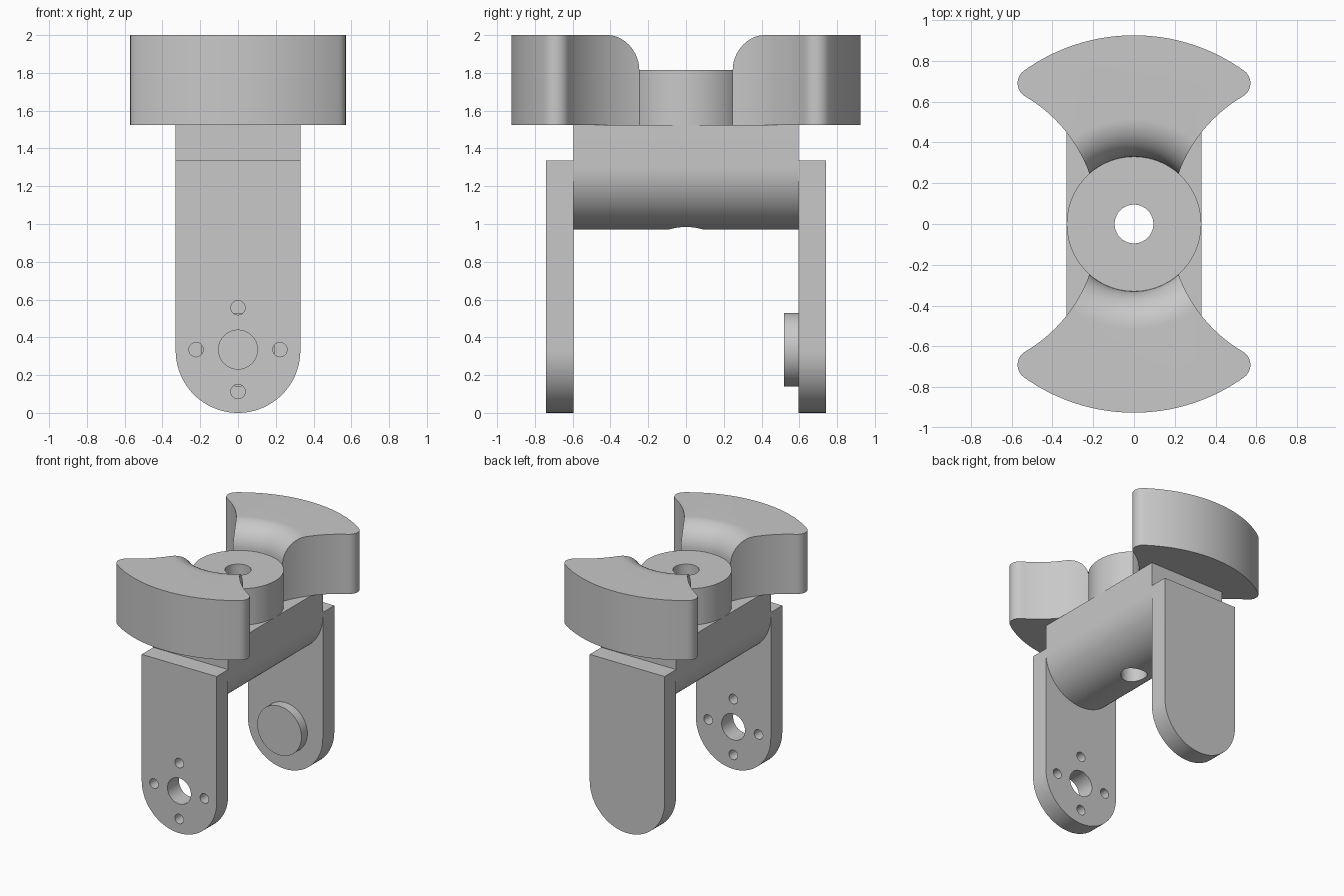
import bpy, bmesh
from math import sin, cos, pi, atan2, sqrt
from mathutils import Matrix, Vector

cube = bpy.data.objects.get("Cube")
if cube:
    bpy.data.objects.remove(cube)

GREY = (0.58, 0.58, 0.58, 1)
grey = bpy.data.materials.new("plain grey")
grey.use_nodes = True
grey.diffuse_color = GREY
grey.node_tree.nodes["Principled BSDF"].inputs["Base Color"].default_value = GREY

UPRIGHT = Matrix.Rotation(pi / 2, 4, 'X')   # profile (x, z), extruded along -y


def arc(cx, cy, r, a0, a1, n=32):
    return [(cx + r * cos(a0 + (a1 - a0) * i / n), cy + r * sin(a0 + (a1 - a0) * i / n))
            for i in range(n + 1)]


def circle(cx, cy, r, n=64):
    return arc(cx, cy, r, 0, 2 * pi, n)[:-1]


def link(name, bm):
    bmesh.ops.recalc_face_normals(bm, faces=bm.faces)
    mesh = bpy.data.meshes.new(name)
    bm.to_mesh(mesh)
    bm.free()
    mesh.materials.append(grey)
    ob = bpy.data.objects.new(name, mesh)
    bpy.context.collection.objects.link(ob)
    return ob


def prism(name, outline, lo, hi, along_y=False):
    """Extrude a closed outline from lo to hi along z or y."""
    bm = bmesh.new()
    base = bm.faces.new([bm.verts.new((x, y, lo)) for x, y in outline])
    top = bmesh.ops.extrude_face_region(bm, geom=[base])["geom"]
    bmesh.ops.translate(bm, vec=(0, 0, hi - lo),
                        verts=[v for v in top if isinstance(v, bmesh.types.BMVert)])
    if along_y:
        bm.transform(Matrix.Translation((0, lo + hi, 0)) @ UPRIGHT)
    return link(name, bm)


def lathe(name, profile, n=96):
    """Spin an (r, z) profile around the z axis."""
    bm = bmesh.new()
    verts = [bm.verts.new((r, 0, z)) for r, z in profile]
    edges = [bm.edges.new(pair) for pair in zip(verts, verts[1:])]
    bmesh.ops.spin(bm, geom=verts + edges, cent=(0, 0, 0), axis=(0, 0, 1),
                   angle=2 * pi, steps=n, use_merge=True)
    bmesh.ops.remove_doubles(bm, verts=bm.verts, dist=1e-5)
    return link(name, bm)


def cut(ob, *cutters):
    bpy.context.view_layer.objects.active = ob
    for c in cutters:
        mod = ob.modifiers.new("cut", 'BOOLEAN')
        mod.operation, mod.solver, mod.object = 'DIFFERENCE', 'EXACT', c
        bpy.ops.object.modifier_apply(modifier=mod.name)


HALF = 0.33      # half width of the bracket
DECK = 1.525     # top of the crossbar
HUB = 1.815      # top of the hub
PIVOT = 0.335    # height of the leg holes


def tongue(centre, top):
    return [(HALF, top), (-HALF, top)] + arc(0, centre, HALF, pi, 2 * pi, 48)


# Crossbar and hub, bored from top to bottom
crossbar = prism("crossbar", tongue(1.30, DECK), -0.595, 0.595, True)
hub = prism("hub", circle(0, 0, HALF, 96), DECK, HUB)
bore = prism("bore_cutter", circle(0, 0, 0.095), 0.8, 2.2)
cut(crossbar, bore)
cut(hub, bore)

# Legs, with a bolt pattern in the front one and a boss inside the back one
front_leg = prism("front_leg", tongue(PIVOT - 0.005, 1.335), -0.74, -0.595, True)
back_leg = prism("back_leg", tongue(PIVOT - 0.005, 1.335), 0.595, 0.74, True)
boss = prism("pivot_boss", circle(0, PIVOT, 0.195), 0.52, 0.60, True)
holes = [prism("centre_hole_cutter", circle(0, PIVOT, 0.103), -0.9, -0.4, True)]
for i in range(4):
    a = i * pi / 2
    holes.append(prism("bolt_hole_cutter",
                       circle(0.222 * cos(a), PIVOT + 0.222 * sin(a), 0.038, 32),
                       -0.9, -0.4, True))
cut(front_leg, *holes)

# Wing outline: outer rim, rounded tip and concave flank, mirrored in x
RIM, TIP, FLANK, FLANK_X = 0.925, 0.075, 0.725, 0.90
tx = ((RIM - TIP) ** 2 - (FLANK + TIP) ** 2 + FLANK_X ** 2) / (2 * FLANK_X)
ty = sqrt((RIM - TIP) ** 2 - tx ** 2)
rim_angle = atan2(ty, tx)
flank_angle = atan2(ty, tx - FLANK_X)
half = arc(FLANK_X, 0, FLANK, pi - 0.28, flank_angle, 24)
half += arc(tx, ty, TIP, flank_angle - pi, rim_angle, 12)[1:]
half += arc(0, 0, RIM, rim_angle, pi / 2, 24)[1:]
outline = half + [(-x, y) for x, y in reversed(half[:-1])]

# The inner top edge is rounded over around the hub
R = 2.0 - HUB
scoop = lathe("scoop_cutter", [(0, HUB - 0.04), (HALF - 0.01, HUB - 0.04)]
              + arc(HALF + R, HUB, R, pi, pi / 2, 20)
              + [(HALF + R, 2.2), (0, 2.2)])
wings = []
for name, side in (("back_wing", 1), ("front_wing", -1)):
    wing = prism(name, [(x, side * y) for x, y in outline], DECK, 2.0)
    cut(wing, scoop)
    wings.append(wing)

for helper in [bore, scoop] + holes:
    bpy.data.objects.remove(helper)

# Smooth curved walls, keep edges crisp
bpy.ops.object.select_all(action='DESELECT')
for ob in [crossbar, hub, front_leg, back_leg, boss] + wings:
    ob.select_set(True)
    bpy.context.view_layer.objects.active = ob
bpy.ops.object.shade_smooth_by_angle(angle=pi / 6)
